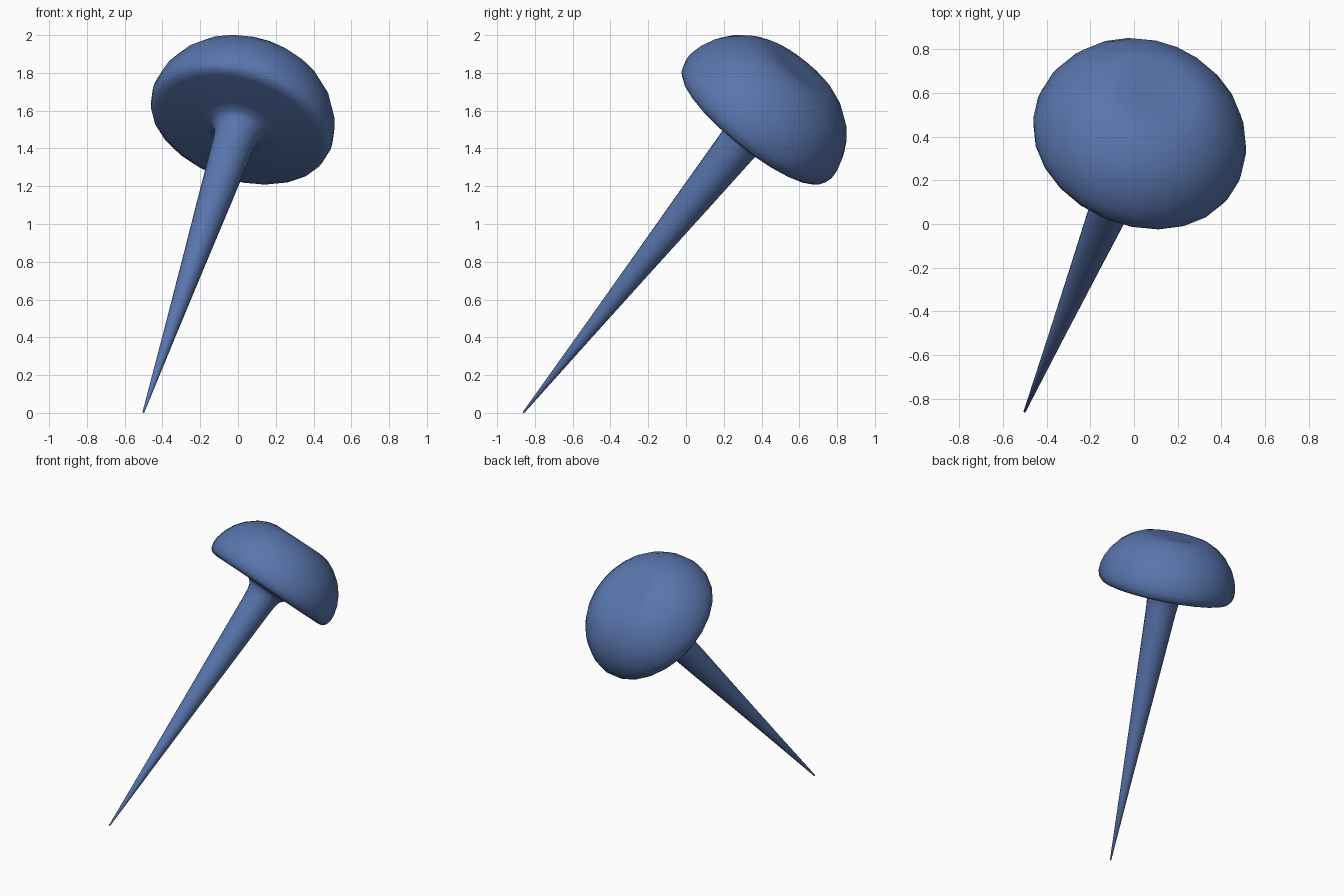
import bpy, bmesh
from math import pi
from mathutils import Vector, Matrix

if "Cube" in bpy.data.objects:
    bpy.data.objects.remove(bpy.data.objects["Cube"])

SEGMENTS = 24

# (radius, distance along the pin) from the needle point to the flat crown
PROFILE = [
    (0.0, 0.0), (0.005, 0.006), (0.034, 0.55), (0.063, 1.06), (0.089, 1.5),
    (0.109, 1.86), (0.116, 1.935), (0.127, 1.972), (0.15, 1.995), (0.2, 2.002),
    (0.43, 1.998), (0.464, 2.004), (0.487, 2.025), (0.498, 2.065),
    (0.496, 2.11), (0.479, 2.175), (0.445, 2.245), (0.393, 2.31),
    (0.32, 2.368), (0.25, 2.402), (0.19, 2.414), (0.1, 2.411), (0.0, 2.408),
]


def lathe(name, profile, segments):
    bm = bmesh.new()
    verts = [bm.verts.new((r, 0, h)) for r, h in profile]
    edges = [bm.edges.new(pair) for pair in zip(verts, verts[1:])]
    bmesh.ops.spin(bm, geom=verts + edges, cent=(0, 0, 0), axis=(0, 0, 1),
                   angle=2 * pi, steps=segments, use_merge=True)
    bmesh.ops.remove_doubles(bm, verts=bm.verts[:], dist=0.0005)
    bmesh.ops.recalc_face_normals(bm, faces=bm.faces[:])
    for f in bm.faces:
        f.smooth = True
    mesh = bpy.data.meshes.new(name)
    bm.to_mesh(mesh)
    bm.free()
    obj = bpy.data.objects.new(name, mesh)
    bpy.context.collection.objects.link(obj)
    return obj


# Domed head and tapered needle as one turned surface
pin = lathe("push_pin", PROFILE, SEGMENTS)

# Lean the pin so its point rests on the ground at the front left
axis = Vector((0.253, 0.605, 0.755)).normalized()
tilt = axis.to_track_quat('Z', 'Y').to_matrix().to_4x4()
pin.data.transform(Matrix.Translation((-0.502, -0.862, 0.0)) @ tilt)

# Blue paint
paint = bpy.data.materials.new("blue_paint")
paint.diffuse_color = (0.1, 0.18, 0.42, 1)
paint.use_nodes = True
paint.node_tree.nodes["Principled BSDF"].inputs["Base Color"].default_value = paint.diffuse_color
pin.data.materials.append(paint)
